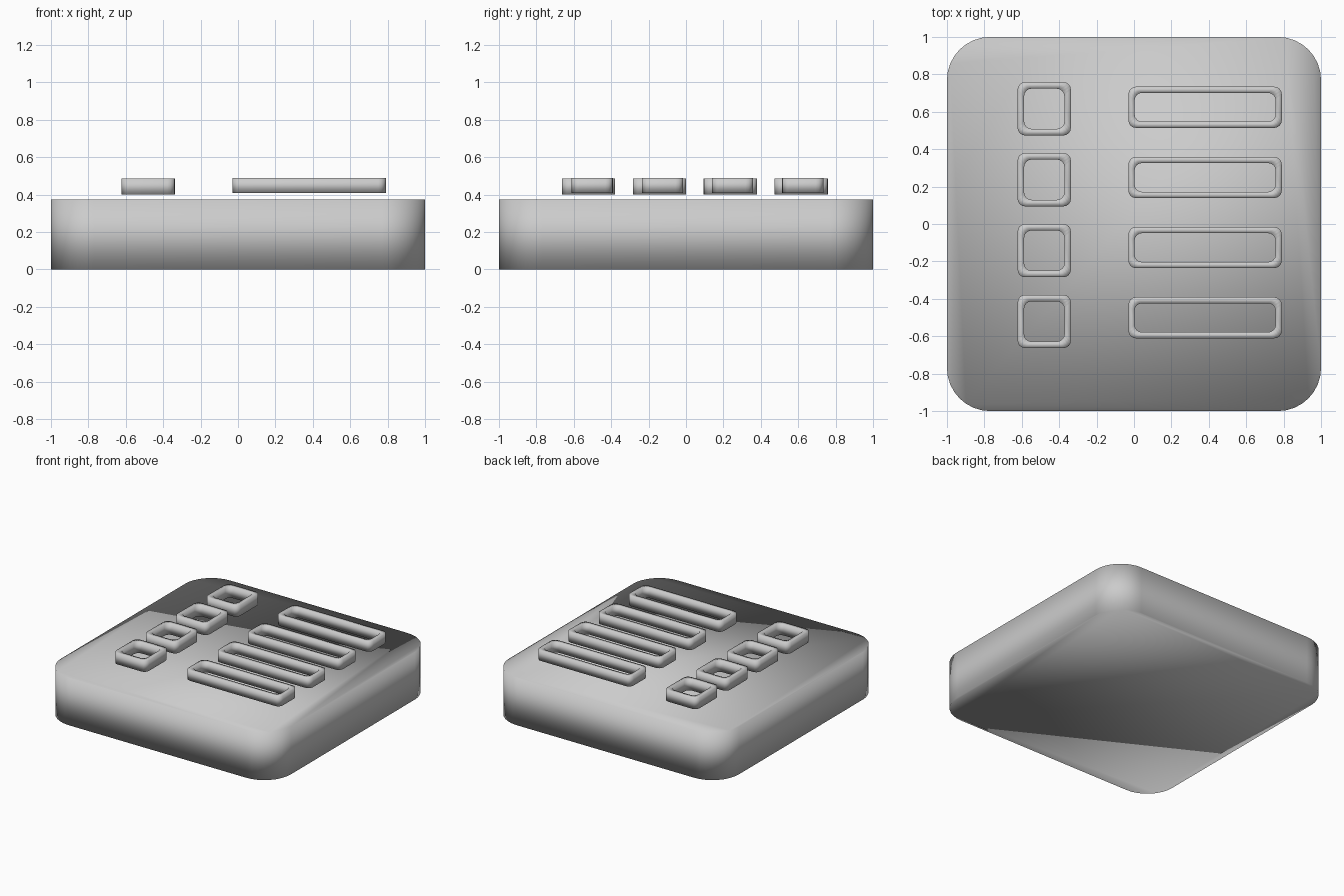
import bpy, bmesh, math

if "Cube" in bpy.data.objects:
    bpy.data.objects.remove(bpy.data.objects["Cube"], do_unlink=True)

GREY = (0.6, 0.6, 0.6, 1)
mat = bpy.data.materials.new("plain grey")
mat.use_nodes = True
mat.diffuse_color = GREY
mat.node_tree.nodes["Principled BSDF"].inputs["Base Color"].default_value = GREY


def rounded_rect(cx, cy, w, d, r, steps):
    """Counter-clockwise outline of a rectangle with rounded corners."""
    pts = []
    for k, (sx, sy) in enumerate([(1, 1), (-1, 1), (-1, -1), (1, -1)]):
        for i in range(steps + 1):
            a = math.pi / 2 * (k + i / steps)
            pts.append((cx + sx * (w / 2 - r) + r * math.cos(a),
                        cy + sy * (d / 2 - r) + r * math.sin(a)))
    return pts


def finish(name, bm):
    bmesh.ops.recalc_face_normals(bm, faces=bm.faces)
    for f in bm.faces:
        f.smooth = True
    mesh = bpy.data.meshes.new(name)
    bm.to_mesh(mesh)
    bm.free()
    mesh.materials.append(mat)
    bpy.context.collection.objects.link(bpy.data.objects.new(name, mesh))


def bridge(bm, a, b):
    n = len(a)
    for i in range(n):
        j = (i + 1) % n
        bm.faces.new((a[i], a[j], b[j], b[i]))


def ring(bm, outline, z):
    return [bm.verts.new((x, y, z)) for x, y in outline]


def slab(name, outline, z0, z1):
    bm = bmesh.new()
    low, high = ring(bm, outline, z0), ring(bm, outline, z1)
    bridge(bm, low, high)
    bm.faces.new(high)
    bm.faces.new(low)
    finish(name, bm)


def frame(name, cx, cy, w, d, z0, z1, wall):
    """Hollow rounded frame with upright walls."""
    bm = bmesh.new()
    outer = rounded_rect(cx, cy, w, d, 0.04, 4)
    inner = rounded_rect(cx, cy, w - 2 * wall, d - 2 * wall, 0.04, 4)
    loops = [ring(bm, outer, z0), ring(bm, outer, z1),
             ring(bm, inner, z1), ring(bm, inner, z0)]
    for i in range(4):
        bridge(bm, loops[i], loops[(i + 1) % 4])
    finish(name, bm)


# Thick rounded base
slab("base", rounded_rect(0, 0, 2, 2, 0.23, 8), 0, 0.375)

# Four rows, each a square frame and a long frame floating over the base
for row in range(4):
    frame(f"square_frame_{row + 1}", -0.48, 0.616 - 0.379 * row,
          0.285, 0.285, 0.40, 0.485, 0.035)
    frame(f"long_frame_{row + 1}", 0.38, 0.624 - 0.375 * row,
          0.82, 0.22, 0.41, 0.488, 0.033)
